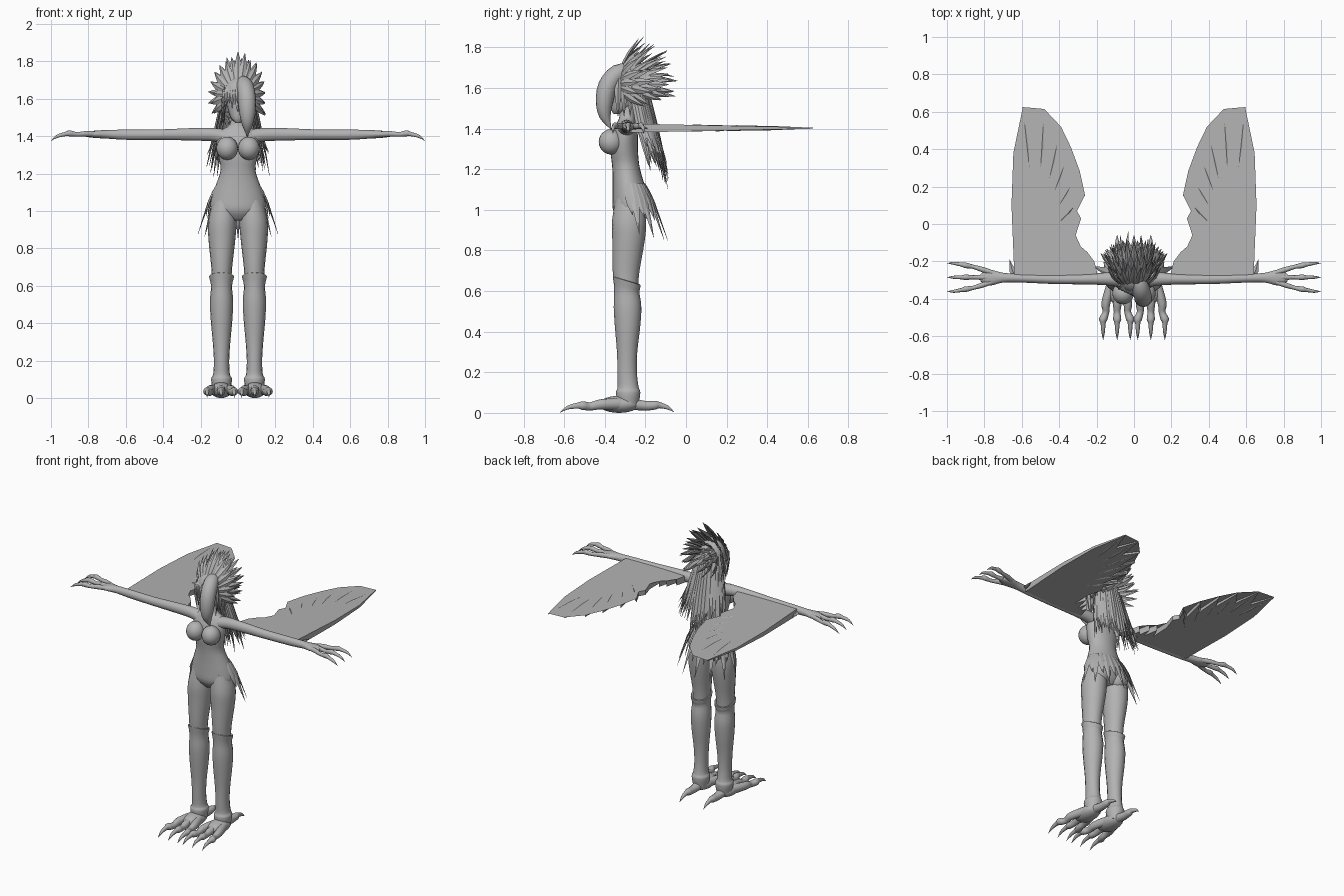
import bpy, bmesh, math, random
from mathutils import Vector, Matrix

random.seed(4)
cube = bpy.data.objects.get("Cube")
if cube:
    bpy.data.objects.remove(cube, do_unlink=True)

grey = bpy.data.materials.new("plain grey")
grey.use_nodes = True
grey.diffuse_color = (0.45, 0.45, 0.45, 1)
for node in grey.node_tree.nodes:
    if node.type == 'BSDF_PRINCIPLED':
        node.inputs["Base Color"].default_value = grey.diffuse_color

X, Y, Z = Vector((1, 0, 0)), Vector((0, 1, 0)), Vector((0, 0, 1))


def resample(rows, n):
    """Catmull-Rom through rows of (x, y, z, width, depth)."""
    out = []
    for i in range(len(rows) - 1):
        a, b = rows[max(i - 1, 0)], rows[i]
        c, d = rows[i + 1], rows[min(i + 2, len(rows) - 1)]
        for k in range(n):
            t = k / n
            out.append([0.5 * (2 * q + (r - p) * t + (2 * p - 5 * q + 4 * r - s) * t * t
                               + (3 * q - p - 3 * r + s) * t ** 3)
                        for p, q, r, s in zip(a, b, c, d)])
    return out + [list(rows[-1])]


def loft(bm, rows, ref, sides=16, n=3, level=False):
    """Skin elliptical rings along a path; level keeps every ring horizontal."""
    rows = resample(rows, n)
    pts = [Vector(r[:3]) for r in rows]
    rings = []
    for i, r in enumerate(rows):
        t = Z if level else (pts[min(i + 1, len(pts) - 1)] - pts[max(i - 1, 0)]).normalized()
        u = ref.cross(t).normalized()
        v = t.cross(u)
        angles = [2 * math.pi * k / sides for k in range(sides)]
        rings.append([bm.verts.new(pts[i] + u * max(r[3], .0008) * math.cos(a)
                                   + v * max(r[4], .0008) * math.sin(a)) for a in angles])
    for p, q in zip(rings, rings[1:]):
        for k in range(sides):
            m = (k + 1) % sides
            bm.faces.new((p[k], p[m], q[m], q[k]))
    bm.faces.new(rings[0][::-1])
    bm.faces.new(rings[-1])


def blade(bm, root, mid, tip, width, ref, thick=.008):
    """Pointed feather with a ridged, diamond-shaped section."""
    loft(bm, [(*root, width * .6, thick * .6), (*mid, width, thick), (*tip, 0, 0)],
         ref, sides=4, n=2)


def ball(bm, centre, radii):
    bmesh.ops.create_uvsphere(bm, u_segments=20, v_segments=12, radius=1,
                              matrix=Matrix.Translation(centre) @ Matrix.Diagonal((*radii, 1)))


def finish(name, bm, mirror=False, angle=50):
    bmesh.ops.recalc_face_normals(bm, faces=bm.faces)
    mesh = bpy.data.meshes.new(name)
    bm.to_mesh(mesh)
    bm.free()
    ob = bpy.data.objects.new(name, mesh)
    bpy.context.collection.objects.link(ob)
    mesh.materials.append(grey)
    if mirror:
        ob.modifiers.new("Mirror", 'MIRROR').use_mirror_merge = False
    bpy.ops.object.select_all(action='DESELECT')
    ob.select_set(True)
    bpy.context.view_layer.objects.active = ob
    bpy.ops.object.shade_smooth_by_angle(angle=math.radians(angle))


# Torso and neck
bm = bmesh.new()
loft(bm, [(0, -.275, .95, .05, .05), (0, -.275, 1.0, .14, .085), (0, -.272, 1.07, .142, .09),
          (0, -.285, 1.14, .118, .076), (0, -.297, 1.22, .093, .067), (0, -.305, 1.3, .105, .068),
          (0, -.3, 1.38, .115, .062), (0, -.295, 1.43, .095, .045), (0, -.29, 1.46, .045, .038),
          (0, -.29, 1.53, .034, .034)], Y, sides=24, level=True)
finish("torso", bm)

# Bust and seat
bm = bmesh.new()
ball(bm, (.058, -.37, 1.335), (.058, .06, .062))
finish("bust", bm, True)
bm = bmesh.new()
ball(bm, (.068, -.245, 1.01), (.07, .068, .08))
finish("buttocks", bm, True)

# Thighs
bm = bmesh.new()
loft(bm, [(.072, -.275, 1.06, .06, .07), (.083, -.28, .95, .076, .084), (.086, -.283, .85, .072, .08),
          (.087, -.295, .7, .056, .066), (.088, -.295, .61, .052, .058)], Y, level=True)
finish("thighs", bm, True)

# Lower legs with a slanted cuff below the knee and a cuff at the ankle
bm = bmesh.new()
loft(bm, [(.088, -.285, .03, .045, .05), (.088, -.285, .1, .056, .06), (.088, -.285, .125, .045, .052),
          (.088, -.29, .2, .041, .048), (.088, -.29, .3, .047, .05), (.088, -.288, .42, .058, .062),
          (.088, -.288, .52, .062, .068), (.088, -.292, .6, .056, .062),
          (.088, -.292, .65, .067, .068), (.088, -.292, .645, .05, .055)], Y, level=True)
for v in bm.verts:
    if v.co.z > .61:
        v.co.z -= (v.co.y + .292) * .3
finish("lower_legs", bm, True)

# Feet: instep, three front toes and one back toe, each with a claw
bm = bmesh.new()
ball(bm, (.09, -.33, .042), (.058, .1, .042))
for tip_x in (.02, .09, .165):
    mid_x = .09 + (tip_x - .09) * .8
    loft(bm, [(.09 + (tip_x - .09) * .4, -.32, .045, .026, .03), (mid_x, -.42, .042, .024, .026),
              (mid_x, -.47, .032, .018, .021), (tip_x, -.51, .036, .022, .022),
              (tip_x, -.53, .036, .014, .016), (tip_x, -.58, .027, .009, .01),
              (tip_x, -.62, .002, 0, 0)], Z, sides=10)
loft(bm, [(.09, -.28, .045, .035, .03), (.09, -.2, .035, .025, .025), (.09, -.15, .038, .022, .022),
          (.09, -.13, .038, .014, .016), (.09, -.09, .026, .009, .01), (.09, -.058, .003, 0, 0)],
     Z, sides=10)
finish("clawed_feet", bm, True)

# Arms
bm = bmesh.new()
loft(bm, [(.06, -.295, 1.395, .045, .04), (.13, -.293, 1.408, .036, .036), (.25, -.295, 1.41, .028, .033),
          (.42, -.295, 1.408, .026, .028), (.6, -.29, 1.408, .023, .027), (.7, -.287, 1.41, .026, .023),
          (.77, -.287, 1.41, .042, .019), (.82, -.287, 1.41, .02, .012)], Z)
finish("arms", bm, True)

# Clawed fingers
bm = bmesh.new()
for tip_y in (-.21, -.285, -.36):
    spread = tip_y + .285
    path = [(.73, .2, 1.41, .013), (.81, .55, 1.413, .014), (.86, .75, 1.41, .011),
            (.9, .85, 1.415, .015), (.92, .9, 1.412, .011), (.965, 1, 1.4, .008), (1, 1, 1.375, 0)]
    loft(bm, [(x, -.285 + spread * s, z, r, r * 1.1) for x, s, z, r in path], Z, sides=10)
finish("clawed_fingers", bm, True)

# Wings: wedge plates that thin toward the feather tips
feather_tips = [(.594, .625), (.48, .615), (.39, .52), (.337, .41), (.29, .283), (.262, .155)]
notches = [(.537, .47), (.455, .43), (.385, .32), (.352, .19), (.335, .09), (.305, .07)]
outline = [(.64, -.27), (.655, .1), (.645, .38)]
for tip, notch in zip(feather_tips, notches):
    outline += [tip, notch]
outline += [(.283, .03), (.312, -.06), (.315, -.19), (.285, -.12), (.265, -.22),
            (.25, -.15), (.235, -.23), (.212, -.2), (.19, -.29)]


def slab(y):
    return .003 + .019 * (.625 - y) / .9


bm = bmesh.new()
layers = [[bm.verts.new((x, y, 1.403 + side * slab(y))) for x, y in outline] for side in (1, -1)]
top, low = layers
bm.faces.new(top)
bm.faces.new(low[::-1])
for i in range(len(outline)):
    j = (i + 1) % len(outline)
    bm.faces.new((top[j], top[i], low[i], low[j]))
bmesh.ops.triangulate(bm, faces=[f for f in bm.faces if len(f.verts) > 4])
# Raised quills running to each tip
for x, y in feather_tips:
    root = Vector((.5 + (x - .45) * .3, y * .4 - .1, 1.403))
    tip = Vector((x, y, 1.403))
    blade(bm, root, root.lerp(tip, .55), tip, .026, Z, slab(y * .7) + .004)
blade(bm, (.63, -.28, 1.405), (.65, -.25, 1.405), (.665, -.19, 1.403), .016, Z)
finish("wings", bm, True, 30)

# Head, face and nose
bm = bmesh.new()
loft(bm, [(0, -.345, 1.472, .012, .012), (0, -.325, 1.495, .037, .043), (0, -.308, 1.54, .053, .063),
          (0, -.3, 1.6, .062, .075), (0, -.295, 1.67, .05, .06), (0, -.295, 1.7, .01, .01)],
     Y, level=True)
blade(bm, (0, -.366, 1.575), (0, -.374, 1.55), (0, -.384, 1.532), .008, Y)
finish("head", bm)

bm = bmesh.new()
ball(bm, (0, -.28, 1.625), (.085, .09, .095))
finish("hair_cap", bm)

# Large curved lock sweeping over the left eye
bm = bmesh.new()
loft(bm, [(.02, -.27, 1.685, .035, .03), (.035, -.335, 1.672, .045, .045),
          (.047, -.385, 1.61, .048, .048), (.05, -.402, 1.53, .042, .044),
          (.05, -.398, 1.46, .028, .028), (.05, -.368, 1.395, 0, 0)], X)
finish("face_lock", bm)

# Fringe and locks beside the face
bm = bmesh.new()
for i in range(6):
    x = -.072 + .014 * i
    y = -.375 + abs(x) * .5
    blade(bm, (x * .6, y + .04, 1.69), (x, y - .004, 1.635), (x * 1.05, y - .01, 1.55 + .012 * (i % 3)),
          .014, Y)
for s in (-1, 1):
    for k in range(3):
        blade(bm, (s * .07, -.33 + k * .03, 1.66), (s * .082, -.335 + k * .03, 1.58),
              (s * (.068 + .012 * k), -.335 + k * .03, 1.46), .018, X * s)
finish("fringe", bm, angle=30)

# Feather crest: rings of blades fanning up and back
bm = bmesh.new()
crest = [(.155, .25, -.21, 17), (.16, .235, -.15, 16), (.125, .185, -.1, 13),
         (.085, .13, -.06, 9), (.04, .06, -.05, 5)]
for j, (wide, high, tip_y, count) in enumerate(crest):
    for i in range(count):
        a = math.radians(-112 + 224 * i / (count - 1))
        out = Vector((math.sin(a), 0, math.cos(a)))
        grow = random.uniform(.86, 1.02)
        shrink = 1 - .14 * j
        root = Vector((.07 * shrink * out.x, -.325 + .032 * j, 1.615 + .08 * shrink * out.z))
        tip = Vector((wide * grow * out.x, tip_y + random.uniform(-.03, .01),
                      1.605 + high * grow * out.z))
        mid = root.lerp(tip, .45) + out * .012
        blade(bm, root, mid, tip, .019, out + Y * -.3, .007)
finish("feather_crest", bm, angle=30)

# Long back hair in ragged strands
bm = bmesh.new()
for layer, count in enumerate((22, 26, 26)):
    for i in range(count):
        a = math.radians(-98 + 196 * (i + random.random() * .6) / (count - .5))
        s, c = math.sin(a), math.cos(a)
        f = 1 - .14 * layer
        end = 1.06 + .12 * abs(s) + random.uniform(0, .14) + .03 * layer
        blade(bm, (.08 * f * s, -.265 + .065 * f * c, 1.64),
              (.13 * f * s, -.215 + .075 * f * c, 1.4),
              (.168 * f * s, -.175 + .088 * f * c, end), .017, Vector((s, c, 0)), .006)
finish("back_hair", bm, angle=30)

# Feather skirt round the hips and tail
bm = bmesh.new()
for i in range(15):
    a = math.radians(-98 + 14 * i)
    s, c = math.sin(a), math.cos(a)
    drop = .88 if i % 2 else .97
    reach = 1 if i % 2 else .8
    blade(bm, (.12 * s, -.275 + .07 * c, 1.13), (.158 * s, -.262 + .1 * c, 1.045),
          (.215 * reach * s, -.245 + .155 * reach * c, drop - .03 * c), .021, Vector((s, c, 0)), .006)
finish("hip_feathers", bm, angle=30)
